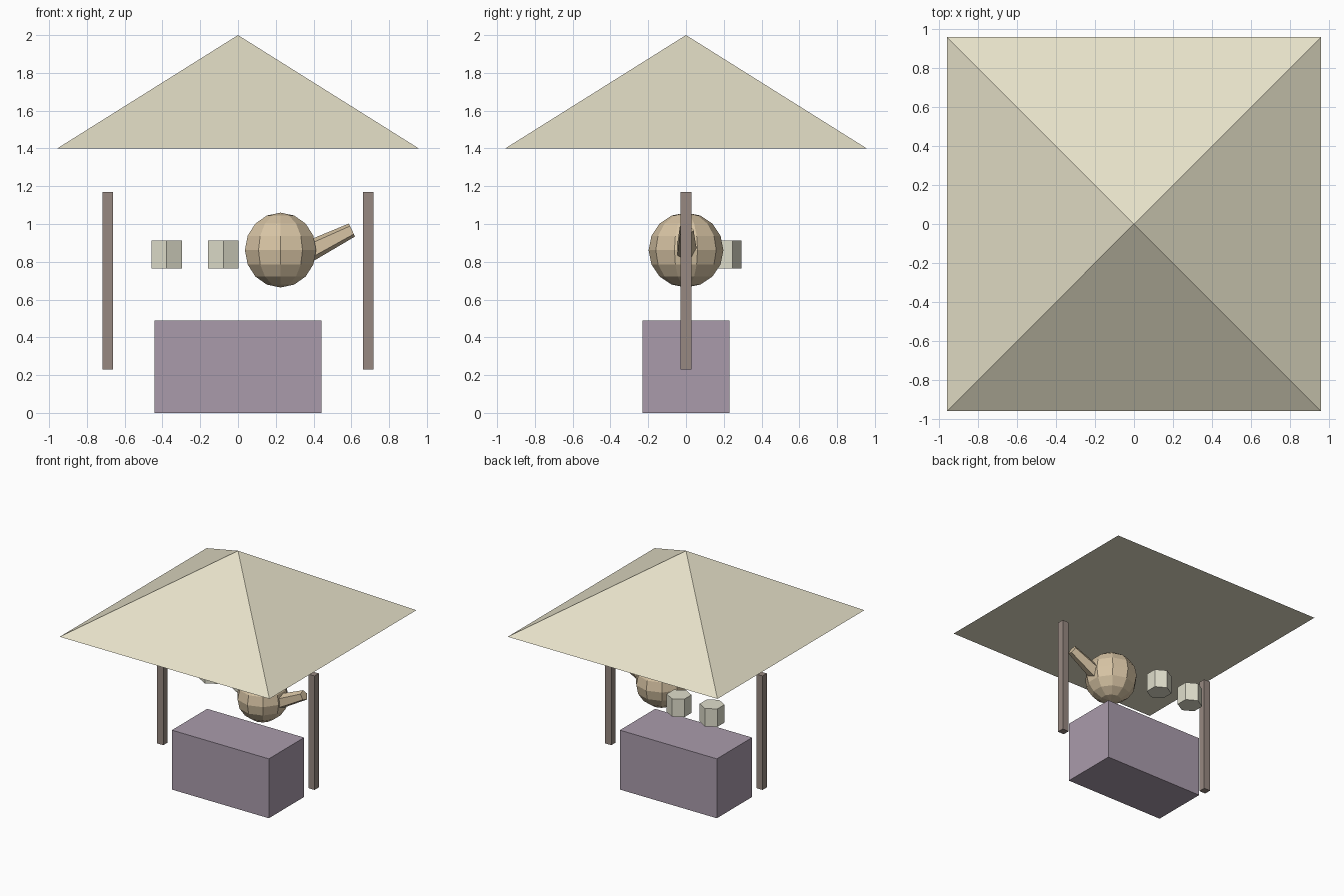
import bpy
from math import radians, sin, cos, sqrt

if "Cube" in bpy.data.objects:
    bpy.data.objects.remove(bpy.data.objects["Cube"])


def finish(name, color):
    ob = bpy.context.object
    ob.name = name
    bpy.ops.object.shade_flat()
    mat = bpy.data.materials.get(color[0]) or bpy.data.materials.new(color[0])
    mat.diffuse_color = (*color[1], 1)
    mat.use_nodes = True
    mat.node_tree.nodes["Principled BSDF"].inputs["Base Color"].default_value = mat.diffuse_color
    ob.data.materials.append(mat)
    return ob


def box(name, loc, size, color):
    bpy.ops.mesh.primitive_cube_add(size=1, location=loc)
    bpy.context.object.scale = size
    return finish(name, color)


def cone(name, loc, n, r1, r2, depth, color, rot=(0, 0, 0)):
    bpy.ops.mesh.primitive_cone_add(vertices=n, radius1=r1, radius2=r2,
                                    depth=depth, location=loc, rotation=rot)
    return finish(name, color)


CLOTH = ("cloth", (0.79, 0.75, 0.58))
MAUVE = ("mauve", (0.40, 0.33, 0.41))
WOOD = ("wood", (0.31, 0.25, 0.22))
CLAY = ("clay", (0.68, 0.55, 0.37))
CUP = ("cup", (0.74, 0.73, 0.60))

# stall counter
box("counter", (0, 0, 0.245), (0.885, 0.46, 0.49), MAUVE)

# side posts
for side, x in (("left", -0.69), ("right", 0.69)):
    box(side + "_post", (x, 0, 0.70), (0.056, 0.056, 0.94), WOOD)

# four-sided canopy
cone("canopy", (0, 0, 1.7), 4, 0.957 * sqrt(2), 0, 0.6, CLOTH, (0, 0, radians(45)))

# pot body
bpy.ops.mesh.primitive_uv_sphere_add(segments=10, ring_count=8, radius=0.198,
                                     location=(0.225, 0, 0.862))
finish("pot", CLAY)

# tapered five-sided spout, placed back from its tip
tilt, length = radians(26.5), 0.30
cone("spout", (0.603 - cos(tilt) * length / 2, 0, 0.968 - sin(tilt) * length / 2),
     5, 0.062, 0.040, length, CLAY, (0, radians(90) - tilt, 0))

# six-sided cups
for i, x in enumerate((-0.378, -0.077)):
    cone(f"cup_{i + 1}", (x, 0.20, 0.838), 6, 0.093, 0.093, 0.148, CUP)
